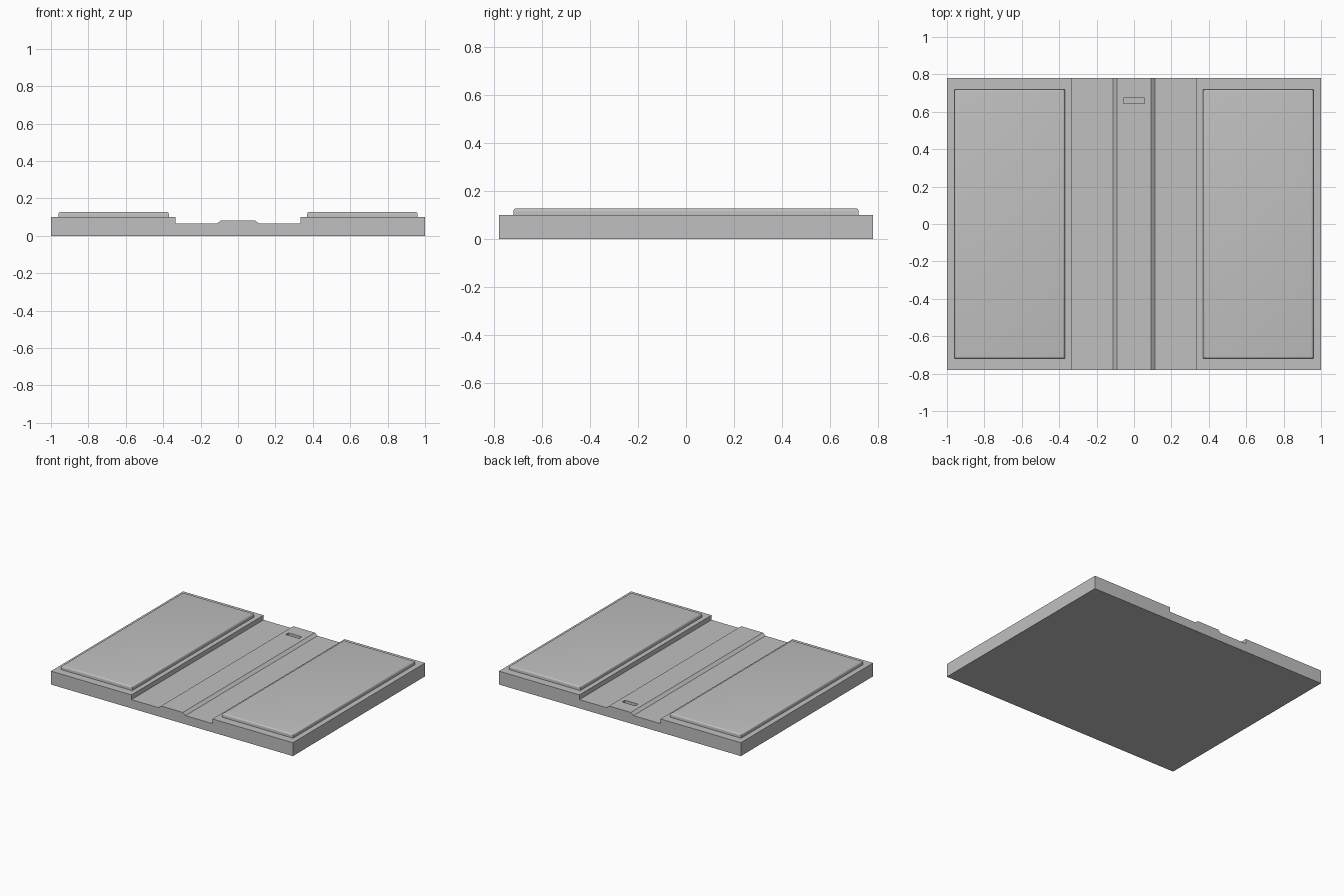
import bpy
import bmesh

old = bpy.data.objects.get("Cube")
if old:
    bpy.data.objects.remove(old, do_unlink=True)

# Single grey finish
grey = bpy.data.materials.new("light grey")
grey.use_nodes = True
colour = (0.53, 0.53, 0.53, 1)
grey.diffuse_color = colour
grey.node_tree.nodes["Principled BSDF"].inputs["Base Color"].default_value = colour


def add_object(name, bm):
    bmesh.ops.recalc_face_normals(bm, faces=bm.faces)
    mesh = bpy.data.meshes.new(name)
    bm.to_mesh(mesh)
    bm.free()
    mesh.materials.append(grey)
    obj = bpy.data.objects.new(name, mesh)
    bpy.context.collection.objects.link(obj)
    return obj


def box(name, low, high):
    bm = bmesh.new()
    bmesh.ops.create_cube(bm, size=1)
    for v in bm.verts:
        v.co = [(a + b) / 2 + c * (b - a) for a, b, c in zip(low, high, v.co)]
    return add_object(name, bm)


def activate(obj):
    bpy.ops.object.select_all(action='DESELECT')
    obj.select_set(True)
    bpy.context.view_layer.objects.active = obj


# Base: mirrored cross-section with a central ridge, extruded front to back
DEPTH = 0.78
half = [(1, 0), (1, 0.1), (0.335, 0.1), (0.335, 0.065),
        (0.112, 0.065), (0.09, 0.083)]
outline = half + [(-x, z) for x, z in reversed(half)]
bm = bmesh.new()
face = bm.faces.new([bm.verts.new((x, -DEPTH, z)) for x, z in outline])
extruded = bmesh.ops.extrude_face_region(bm, geom=[face])
moved = [g for g in extruded["geom"] if isinstance(g, bmesh.types.BMVert)]
bmesh.ops.translate(bm, verts=moved, vec=(0, 2 * DEPTH, 0))
base = add_object("base_plate", bm)

# Small slot sunk into the rear of the ridge
cutter = box("slot_cutter", (-0.055, 0.643, 0.063), (0.055, 0.675, 0.12))
cutter.hide_render = True
cut = base.modifiers.new("slot", 'BOOLEAN')
cut.object = cutter
cut.operation = 'DIFFERENCE'
cut.solver = 'EXACT'
activate(base)
bpy.ops.object.modifier_apply(modifier=cut.name)
bpy.data.objects.remove(cutter, do_unlink=True)

# Raised pads with rounded upper edges
for name, side in (("left_pad", 1), ("right_pad", -1)):
    x0, x1 = sorted((side * 0.37, side * 0.96))
    pad = box(name, (x0, -0.72, 0.095), (x1, 0.72, 0.128))
    bm = bmesh.new()
    bm.from_mesh(pad.data)
    rim = [e for e in bm.edges if all(v.co.z > 0.12 for v in e.verts)]
    bmesh.ops.bevel(bm, geom=rim, offset=0.012, segments=4, profile=0.5,
                    affect='EDGES')
    bm.to_mesh(pad.data)
    bm.free()
    activate(pad)
    bpy.ops.object.shade_smooth_by_angle()
